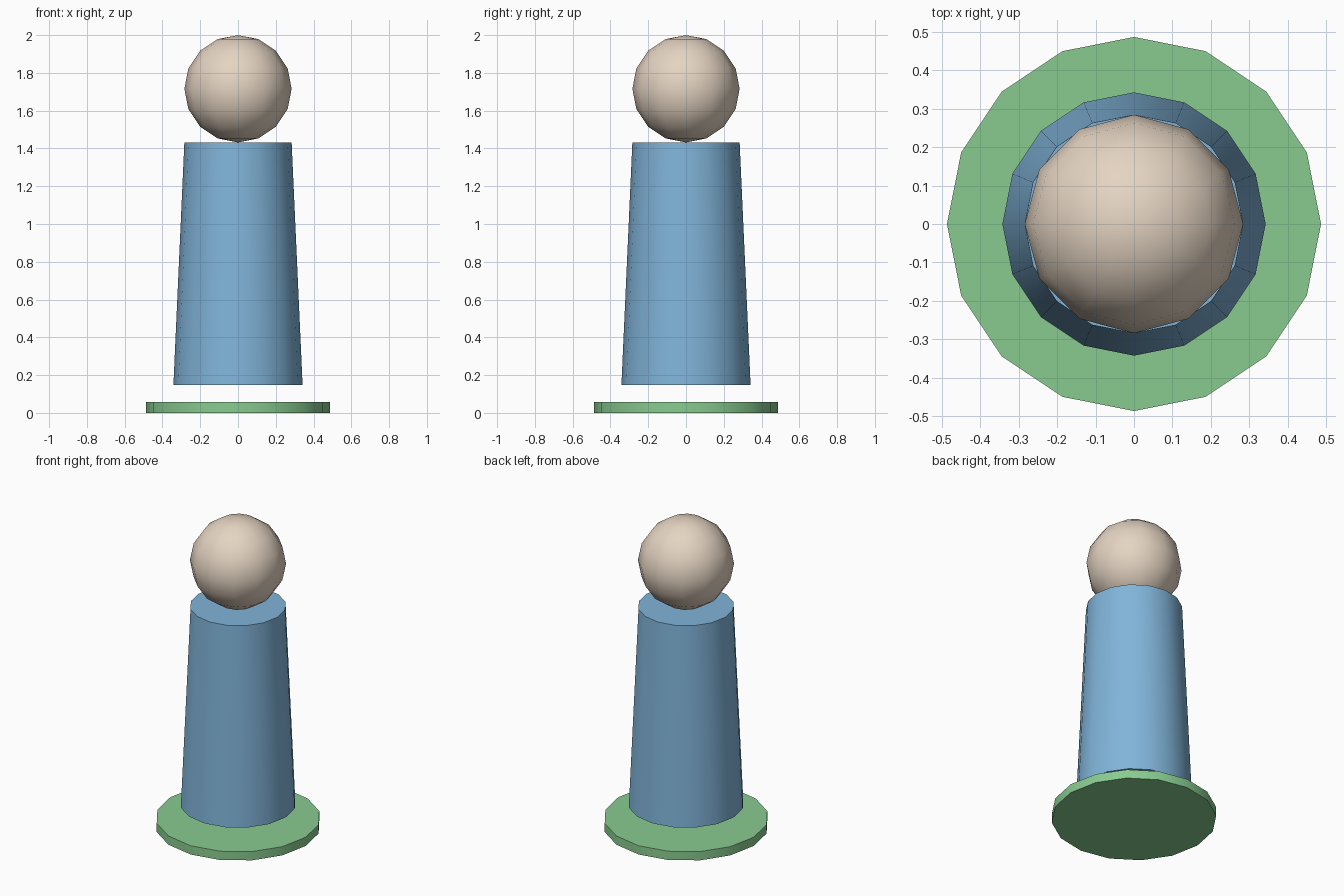
import bpy
from math import radians

if "Cube" in bpy.data.objects:
    bpy.data.objects.remove(bpy.data.objects["Cube"])


def finish(name, color):
    """Name, smooth and colour the active object."""
    ob = bpy.context.object
    ob.name = name
    bpy.ops.object.shade_smooth_by_angle(angle=radians(40))
    mat = bpy.data.materials.new(name + "_color")
    mat.diffuse_color = (*color, 1)
    mat.use_nodes = True
    mat.node_tree.nodes["Principled BSDF"].inputs["Base Color"].default_value = mat.diffuse_color
    ob.data.materials.append(mat)


def frustum(name, r_bottom, r_top, z0, z1, color):
    bpy.ops.mesh.primitive_cone_add(vertices=16, radius1=r_bottom, radius2=r_top,
                                    depth=z1 - z0, location=(0, 0, (z0 + z1) / 2))
    finish(name, color)


# Flat round base
frustum("base_disc", 0.486, 0.486, 0.0, 0.057, (0.25, 0.6, 0.28))

# Tapered body, floating just above the base
frustum("body", 0.342, 0.284, 0.147, 1.432, (0.22, 0.46, 0.7))

# Round head resting on the body
bpy.ops.mesh.primitive_uv_sphere_add(segments=12, ring_count=8, radius=0.284,
                                     location=(0, 0, 1.716))
finish("head", (0.78, 0.66, 0.54))
